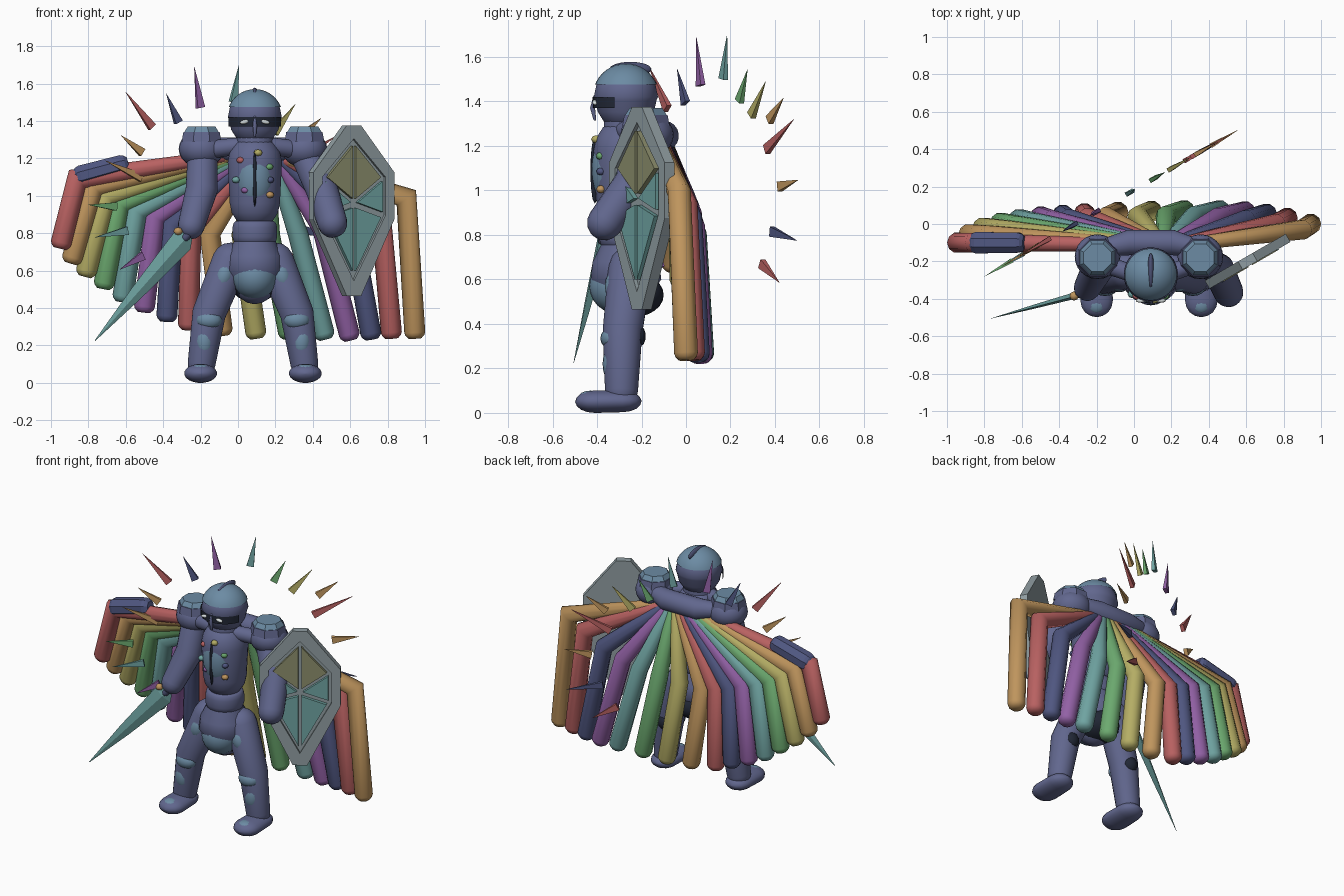
import bpy, bmesh, math
from mathutils import Vector, Matrix

if "Cube" in bpy.data.objects:
    bpy.data.objects.remove(bpy.data.objects["Cube"])

PALETTE = {
    "slate": (.12, .135, .27), "steel": (.15, .26, .37), "navy": (.07, .08, .17),
    "black": (.015, .02, .035), "red": (.48, .12, .12), "orange": (.52, .30, .11),
    "yellow": (.46, .42, .13), "green": (.15, .40, .16), "teal": (.16, .37, .36),
    "purple": (.29, .12, .38), "blue": (.08, .095, .22), "grey": (.28, .34, .36),
    "white": (.7, .75, .75), "olive": (.26, .27, .15)}
MATS = {}
for key, c in PALETTE.items():
    MATS[key] = bpy.data.materials.new(key)
    MATS[key].diffuse_color = (*c, 1)

CX, CY = .09, -.27          # body axis
ROUND = [(0, 1), (.38, .92), (.71, .71), (.92, .38), (1, .03)]
BLUNT = [(0, 1), (.3, .9), (.6, .6)]


def finish(bm, name, color, smooth):
    bmesh.ops.recalc_face_normals(bm, faces=bm.faces[:])
    me = bpy.data.meshes.new(name)
    bm.to_mesh(me)
    bm.free()
    me.materials.append(MATS[color])
    ob = bpy.data.objects.new(name, me)
    bpy.context.collection.objects.link(ob)
    if smooth:
        for p in me.polygons:
            p.use_smooth = True
    return ob


def tube(name, pts, radii, color, n=20, cap=ROUND, smooth=True):
    """Mitred tube through pts with capped ends."""
    P = [Vector(p) for p in pts]
    d = [(P[i + 1] - P[i]).normalized() for i in range(len(P) - 1)]
    stations = [(P[0] - d[0] * o * radii[0], d[0], radii[0] * s, 1) for o, s in reversed(cap)]
    for i in range(1, len(P) - 1):
        t = (d[i - 1] + d[i]).normalized()
        stations.append((P[i], t, radii[i], 1 / max(.5, t.dot(d[i]))))
    stations += [(P[-1] + d[-1] * o * radii[-1], d[-1], radii[-1] * s, 1) for o, s in cap]
    bm, rings = bmesh.new(), []
    for p, t, r, miter in stations:
        a = Vector((0, 1, 0))
        a = (a - t * a.dot(t)).normalized()
        b = t.cross(a) * miter
        angs = [2 * math.pi * (k + .5) / n for k in range(n)]
        rings.append([bm.verts.new(p + (a * math.cos(w) + b * math.sin(w)) * r) for w in angs])
    for r0, r1 in zip(rings, rings[1:]):
        for k in range(n):
            bm.faces.new((r0[k], r0[(k + 1) % n], r1[(k + 1) % n], r1[k]))
    bm.faces.new(rings[0])
    bm.faces.new(rings[-1])
    return finish(bm, name, color, smooth)


def ball(name, loc, size, color, seg=24, rot=0):
    bm = bmesh.new()
    bmesh.ops.create_uvsphere(bm, u_segments=seg, v_segments=seg // 2, radius=1)
    bm.transform(Matrix.Translation(loc) @ Matrix.Rotation(rot, 4, 'Y') @ Matrix.Diagonal((*size, 1)))
    return finish(bm, name, color, True)


def cone(name, a, b, r0, r1, color, n, smooth=False):
    return tube(name, [a, b], [r0, r1], color, n, [(0, 1)], smooth)


def prism(name, poly, y0, y1, color, mat=Matrix()):
    """Polygon in xz extruded from y0 to y1."""
    bm = bmesh.new()
    face = bm.faces.new([bm.verts.new((x, y0, z)) for x, z in poly])
    out = bmesh.ops.extrude_face_region(bm, geom=[face])
    bmesh.ops.translate(bm, vec=(0, y1 - y0, 0),
                        verts=[v for v in out["geom"] if isinstance(v, bmesh.types.BMVert)])
    bm.transform(mat)
    return finish(bm, name, color, False)


# head, helmet dome, visor, eyes, nose guard and crest
tube("head", [(CX, CY, 1.405), (CX, CY, 1.42)], [.138, .145], "slate", 32)
bm = bmesh.new()
bmesh.ops.create_uvsphere(bm, u_segments=32, v_segments=20, radius=.15)
bmesh.ops.bisect_plane(bm, geom=bm.verts[:] + bm.edges[:] + bm.faces[:], plane_co=(0, 0, .055),
                       plane_no=(0, 0, 1), clear_inner=True)
bm.transform(Matrix.Translation((CX, CY, 1.42)))
finish(bm, "helmet_dome", "steel", True)
bm = bmesh.new()
arc = [math.radians(-160 + 14 * k) for k in range(11)]
cols = [[bm.verts.new((CX + .15 * math.cos(w), CY + .15 * math.sin(w), z)) for z in (1.37, 1.42)] for w in arc]
for c0, c1 in zip(cols, cols[1:]):
    bm.faces.new((c0[0], c1[0], c1[1], c0[1]))
finish(bm, "visor", "black", True)
for s in (-1, 1):
    ball("eye", (CX + s * .055, CY - .139, 1.395), (.026, .012, .011), "white", 12, s * .2)
tube("nose_guard", [(CX, -.41, 1.42), (CX, -.42, 1.37), (CX, -.41, 1.32)], [.008, .012, .007], "slate", 8)
ball("crest", (CX, CY + .02, 1.545), (.018, .095, .033), "navy", 16)
tube("neck", [(CX, CY, 1.2), (CX, CY, 1.32)], [.1, .1], "slate")

# torso, breastplate, slit and gems
tube("torso", [(CX, CY, .96), (CX, CY, 1.18)], [.135, .146], "slate", 28)
ball("breastplate", (CX, CY - .07, 1.095), (.1, .085, .165), "steel")
ball("breastplate_slit", (CX, -.41, 1.09), (.011, .02, .15), "black", 12)
for x, z, c in [(.015, 1.19, "red"), (.107, 1.23, "yellow"), (.165, 1.155, "green"), (-.01, 1.085, "teal"),
                (.04, 1.03, "purple"), (.17, 1.085, "blue"), (.17, 1.005, "orange")]:
    ball("chest_gem", (x, CY - .14 + abs(x - CX) * .35, z), (.024, .022, .018), c, 8)

# waist and pelvis
tube("waist", [(CX, CY, .78), (CX, CY, .83)], [.12, .12], "slate", 28, [(0, 1), (.2, .95), (.3, .85)])
tube("hips", [(CX, CY, .76), (CX, CY, .68), (CX, CY, .6), (CX, CY, .53)], [.11, .15, .16, .11], "slate", 28)
ball("belly_plate", (CX, CY - .035, .57), (.12, .13, .125), "steel")
ball("groin_guard", (CX, CY + .03, .53), (.13, .14, .1), "black")

# legs with plates and feet
for s in (-1, 1):
    X = lambda dx: CX - .01 + s * dx
    tube("leg", [(X(.12), -.25, .65), (X(.235), -.285, .37), (X(.275), -.29, .1)], [.1, .09, .075], "slate")
    ball("thigh_plate", (X(.155), -.305, .57), (.055, .06, .085), "steel", 16, s * -.3)
    ball("knee_plate", (X(.235), -.335, .335), (.07, .05, .05), "steel", 16)
    ball("shin_plate", (X(.26), -.33, .22), (.05, .045, .085), "steel", 16)
    ball("knee_back", (X(.235), -.225, .345), (.05, .045, .055), "black", 14)
    foot = tube("foot", [(X(.28), -.41, .052), (X(.28), -.285, .055)], [.088, .085], "slate")
    for v in foot.data.vertices:
        v.co.z = .052 + (v.co.z - .055) * .58
    ball("toe_plate", (X(.28), -.43, .075), (.05, .05, .025), "steel", 14)

# shoulders, collar and back yoke
for s in (-1, 1):
    x = CX - .01 + s * .275
    ball("pauldron", (x, -.175, 1.25), (.122, .12, .1), "slate")
    cone("pauldron_rim", (x, -.18, 1.29), (x, -.18, 1.34), .115, .105, "slate", 8)
    cone("pauldron_cap", (x, -.18, 1.34), (x, -.18, 1.37), .1, .08, "steel", 8)
    tube("collar_bar", [(x, -.2, 1.24), (CX + s * .06, -.28, 1.27)], [.05, .045], "slate")
tube("back_yoke", [(-.18, -.13, 1.265), (CX - .12, -.1, 1.245), (CX + .12, -.1, 1.245), (.35, -.13, 1.265)],
     [.045, .068, .068, .045], "slate")

# arms
tube("sword_arm", [(-.19, -.19, 1.22), (-.195, -.24, 1.03), (-.25, -.34, .84)], [.08, .085, .072], "slate")
tube("shield_arm", [(.36, -.19, 1.22), (.45, -.24, 1.03), (.505, -.365, .855)], [.08, .085, .08], "slate")

# sword: flat tapered blade, grip and gems
hilt, tip = Vector((-.27, -.37, .79)), Vector((-.765, -.505, .225))
ax = (tip - hilt).normalized()
side = Vector((0, -1, 0)).cross(ax).normalized()
side = Matrix.Rotation(math.radians(-15), 3, ax) @ side
nrm = ax.cross(side)
bm = bmesh.new()
rings = []
for f, w in ((0, .035), (.06, .065), (.12, .062), (.55, .038), (1, .002)):
    c = hilt.lerp(tip, f)
    th = .018 * w / .065
    rings.append([bm.verts.new(c + o) for o in (side * w, nrm * th, -side * w, -nrm * th)])
for r0, r1 in zip(rings, rings[1:]):
    for k in range(4):
        bm.faces.new((r0[k], r0[(k + 1) % 4], r1[(k + 1) % 4], r1[k]))
bm.faces.new(rings[0])
bm.faces.new(rings[-1])
finish(bm, "sword_blade", "teal", False)
tube("sword_grip", [hilt - ax * .1, hilt + ax * .02], [.022, .022], "navy", 10)
ball("hilt_gem", (-.32, -.385, .81), (.025, .025, .022), "orange", 8)

# shield: plate, raised rim and six triangular panels
M = Matrix.Translation((.605, -.195, .92)) @ Matrix.Rotation(math.radians(30), 4, 'Z')
hexa = [(-.045, .455), (.045, .455), (.25, .205), (.25, -.045), (.045, -.455), (-.045, -.455), (-.25, -.045), (-.25, .205)]
prism("shield_plate", hexa, -.012, .02, "grey", M)
inner = [(0, .375), (.185, .175), (.185, -.02), (0, -.36), (-.185, -.02), (-.185, .175)]
rim_in = [(0, .385), (0, .385), (.195, .18), (.195, -.025), (0, -.375), (0, -.375), (-.195, -.025), (-.195, .18)]
for k in range(8):
    j = (k + 1) % 8
    quad = [hexa[k], hexa[j], rim_in[j], rim_in[k]]
    if quad[2] == quad[3]:
        quad.pop()
    prism("shield_rim", quad, -.03, 0, "grey", M)
hub = (0, .04)
for k in range(6):
    tri = [hub, inner[k], inner[(k + 1) % 6]]
    mx, mz = sum(p[0] for p in tri) / 3, sum(p[1] for p in tri) / 3
    tri = [(mx + (x - mx) * .84, mz + (z - mz) * .84) for x, z in tri]
    prism("shield_panel", tri, -.035, -.005, "olive" if k in (0, 5) else "teal", M)

# feather fan: bend x, bend z, tip x, tip z
fan = [(-.86, 1.09, -.945, .75), (-.77, 1.05, -.885, .67), (-.70, 1.0, -.81, .60), (-.63, .96, -.715, .535),
       (-.54, .92, -.615, .465), (-.44, .89, -.50, .41), (-.35, .85, -.38, .36), (-.25, .82, -.265, .315),
       (-.15, .80, -.085, .285), (.02, .79, .095, .27), (.17, .79, .27, .27), (.32, .80, .46, .265),
       (.45, .83, .595, .26), (.60, .87, .71, .265), (.76, .93, .82, .27), (.90, .99, .945, .27)]
hues = ["red", "orange", "yellow", "green", "teal", "purple", "blue", "red", "orange", "yellow",
        "green", "teal", "purple", "blue", "red", "orange"]
for i, (bx, bz, tx, tz) in enumerate(fan):
    u = i / 15
    bow = 1 - abs(2 * u - 1) ** 3
    by = -.10 + .07 * u + .10 * bow
    ty = -.10 + .10 * u + .11 * bow
    root = (CX - .17 + .36 * u, -.11 + .02 * bow, 1.21 - .02 * u)
    tube("wing_feather", [root, (bx, by, bz), (tx, ty, tz)], [.035, .054, .056], hues[i], 10, BLUNT)
tube("wing_guard", [(-.84, -.1, 1.105), (-.62, -.1, 1.165)], [.062, .058], "blue", 8, BLUNT, False)

# halo of shards: angle from vertical, outer radius, length, colour
shards = [(10, .80, .2, "teal"), (27, .71, .16, "green"), (40, .757, .2, "yellow"), (52, .82, .16, "orange"),
          (61, .845, .28, "red"), (80, .79, .17, "orange"), (100, .78, .23, "blue"), (118, .69, .18, "red"),
          (-10, .79, .22, "purple"), (-26, .707, .17, "blue"), (-41, .856, .25, "red"), (-55, .72, .16, "orange"),
          (-68, .74, .24, "orange"), (-87, .79, .17, "green"), (-100, .76, .2, "teal"), (-117, .67, .16, "purple")]
H = Matrix.Translation((-.115, .115, .91)) @ Matrix.Rotation(math.radians(30), 4, 'Z')
for a, r, ln, c in shards:
    R = H @ Matrix.Rotation(math.radians(a), 4, 'Y')
    bm = bmesh.new()
    bmesh.ops.create_cone(bm, cap_ends=True, segments=4, radius1=.032, radius2=.001, depth=ln)
    bm.transform(R @ Matrix.Translation((0, 0, r - ln / 2)) @ Matrix.Diagonal((1, .55, 1, 1))
                 @ Matrix.Rotation(math.pi / 4, 4, 'Z'))
    finish(bm, "halo_shard", c, False)

for m in bpy.data.materials:
    if m.users and not m.is_grease_pencil:
        m.use_nodes = True
        m.node_tree.nodes["Principled BSDF"].inputs["Base Color"].default_value = m.diffuse_color
